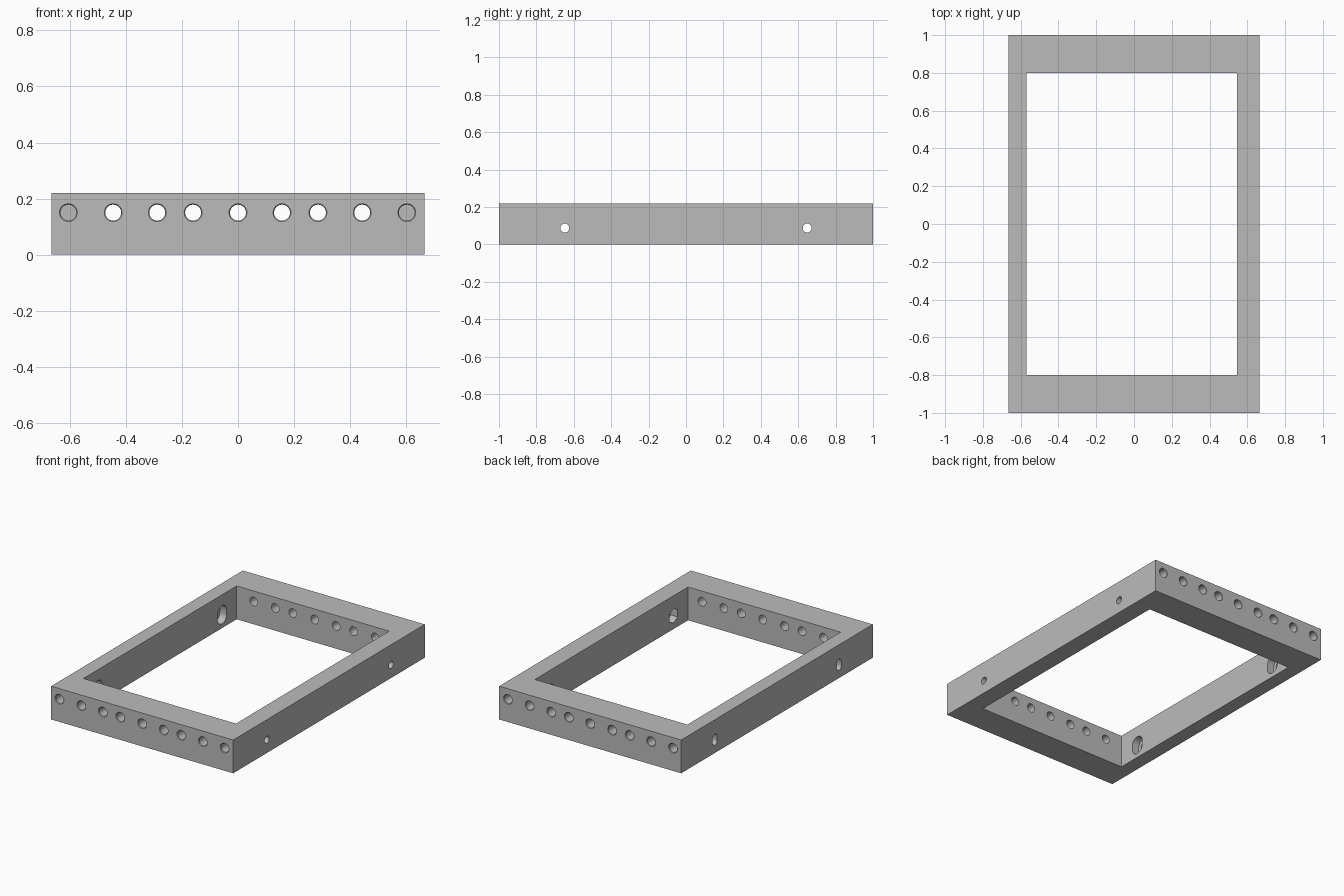
import bpy
import bmesh
from math import pi
from mathutils import Matrix, Vector

cube = bpy.data.objects.get("Cube")
if cube:
    bpy.data.objects.remove(cube, do_unlink=True)

grey = bpy.data.materials.new("plain grey")
grey.use_nodes = True
grey.diffuse_color = (0.5, 0.5, 0.5, 1)
grey.node_tree.nodes["Principled BSDF"].inputs["Base Color"].default_value = grey.diffuse_color

HEIGHT = 0.22
HALF_X, HALF_Y = 0.665, 1.0
IN_LEFT, IN_RIGHT, IN_Y = 0.545, -0.57, 0.8


def finish(name, bm):
    mesh = bpy.data.meshes.new(name)
    bmesh.ops.recalc_face_normals(bm, faces=bm.faces)
    bm.to_mesh(mesh)
    bm.free()
    obj = bpy.data.objects.new(name, mesh)
    bpy.context.collection.objects.link(obj)
    mesh.materials.append(grey)
    return obj


def drill(bm, start, end, r1, r2=None, sides=32, stretch=0.0):
    """Add a drill bit from start to end; stretch pulls it into a vertical slot."""
    a, b = Vector(start), Vector(end)
    turn = (b - a).to_track_quat('Z', 'Y').to_matrix().to_4x4()
    made = bmesh.ops.create_cone(
        bm, cap_ends=True, segments=sides, radius1=r1, radius2=r2 or r1,
        depth=(b - a).length, matrix=Matrix.Translation((a + b) / 2) @ turn)
    for v in made["verts"]:
        if stretch:
            v.co.z += stretch if v.co.z > a.z else -stretch


def cut(target, name, bm):
    cutter = finish(name, bm)
    mod = target.modifiers.new(name, 'BOOLEAN')
    mod.operation = 'DIFFERENCE'
    mod.solver = 'EXACT'
    mod.object = cutter
    bpy.context.view_layer.objects.active = target
    bpy.ops.object.modifier_apply(modifier=mod.name)
    bpy.data.objects.remove(cutter, do_unlink=True)


# Rectangular frame, extruded from an outer and an inner outline
bm = bmesh.new()
outer = [(-HALF_X, -HALF_Y), (HALF_X, -HALF_Y), (HALF_X, HALF_Y), (-HALF_X, HALF_Y)]
inner = [(IN_RIGHT, -IN_Y), (IN_LEFT, -IN_Y), (IN_LEFT, IN_Y), (IN_RIGHT, IN_Y)]
o = [bm.verts.new((x, y, 0)) for x, y in outer]
i = [bm.verts.new((x, y, 0)) for x, y in inner]
faces = [bm.faces.new((o[k], o[(k + 1) % 4], i[(k + 1) % 4], i[k])) for k in range(4)]
ext = bmesh.ops.extrude_face_region(bm, geom=faces)
for v in ext["geom"]:
    if isinstance(v, bmesh.types.BMVert):
        v.co.z = HEIGHT
frame = finish("frame", bm)

# Row of holes through the front and back bars; the end ones stop in the side rails
bores, rims = bmesh.new(), bmesh.new()
for side in (-1, 1):
    for x in (-0.605, -0.445, -0.288, -0.16, 0, 0.157, 0.285, 0.443, 0.602):
        stop = IN_Y if abs(x) > 0.5 else IN_Y - 0.02
        drill(bores, (x, side * 1.02, 0.15), (x, side * stop, 0.15), 0.0285)
        drill(rims, (x, side * 1.004, 0.15), (x, side * 0.996, 0.15), 0.036, 0.028)
cut(frame, "bar_holes", bores)
cut(frame, "bar_hole_rims", rims)

# Side rails: round holes with hex pockets on the left, recessed slots on the right
holes, pockets = bmesh.new(), bmesh.new()
for y in (-0.648, 0.648):
    z = 0.088
    drill(holes, (HALF_X + 0.02, y, z), (IN_LEFT - 0.02, y, z), 0.024)
    drill(pockets, (IN_LEFT + 0.05, y, z), (IN_LEFT - 0.02, y, z), 0.048, sides=6)
    drill(holes, (-HALF_X - 0.02, y, z), (IN_RIGHT + 0.02, y, z), 0.024, stretch=0.012)
    drill(pockets, (IN_RIGHT - 0.05, y, z), (IN_RIGHT + 0.02, y, z), 0.048, stretch=0.012)
cut(frame, "rail_holes", holes)
cut(frame, "rail_pockets", pockets)

bpy.ops.object.select_all(action='DESELECT')
frame.select_set(True)
bpy.context.view_layer.objects.active = frame
bpy.ops.object.shade_smooth_by_angle(angle=pi / 6)
